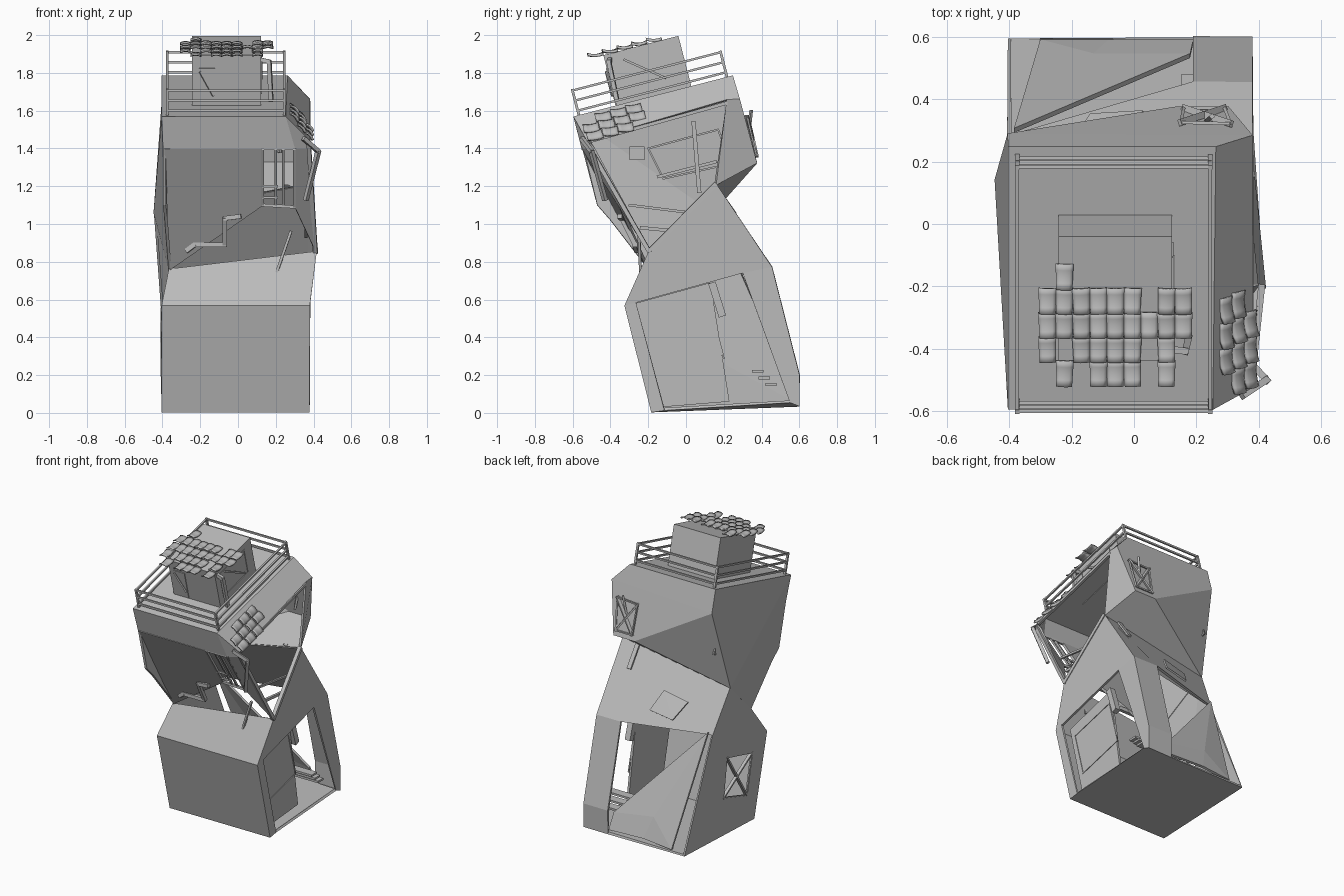
import bpy, bmesh, random
from mathutils import Vector, Matrix

random.seed(4)
cube = bpy.data.objects.get("Cube")
if cube:
    bpy.data.objects.remove(cube)

grey = bpy.data.materials.new("plain grey")
grey.use_nodes = True
grey.diffuse_color = (0.5, 0.5, 0.5, 1)
grey.node_tree.nodes["Principled BSDF"].inputs["Base Color"].default_value = (0.5, 0.5, 0.5, 1)


def link(name, mesh):
    obj = bpy.data.objects.new(name, mesh)
    bpy.context.collection.objects.link(obj)
    if not mesh.materials:
        mesh.materials.append(grey)
    return obj


def shell(name, points, faces, thick=0.016):
    """Thin-walled body from named corners."""
    keys = list(points)
    mesh = bpy.data.meshes.new(name)
    mesh.from_pydata([points[k] for k in keys], [], [[keys.index(k) for k in f.split()] for f in faces])
    bm = bmesh.new()
    bm.from_mesh(mesh)
    bmesh.ops.recalc_face_normals(bm, faces=bm.faces[:])
    bm.to_mesh(mesh)
    bm.free()
    obj = link(name, mesh)
    mod = obj.modifiers.new("wall", "SOLIDIFY")
    mod.thickness, mod.offset = thick, 0
    return obj


def box(name, centre, size, axes=Matrix.Identity(3)):
    bm = bmesh.new()
    bmesh.ops.create_cube(bm, size=1)
    bm.transform(Matrix.Translation(centre) @ axes.to_4x4() @ Matrix.Diagonal((*size, 1)))
    mesh = bpy.data.meshes.new(name)
    bm.to_mesh(mesh)
    bm.free()
    return link(name, mesh)


def beam(name, a, b, width=0.016, depth=None):
    a, b = Vector(a), Vector(b)
    axes = (b - a).to_track_quat('Z', 'X').to_matrix()
    return box(name, (a + b) / 2, (depth or width, width, (b - a).length + width * 0.5), axes)


def path(name, pts, width=0.016, closed=False):
    for a, b in zip(pts, pts[1:] + (pts[:1] if closed else [])):
        beam(name, a, b, width)


def window(name, corners):
    """Frame around four corners with crossed planks."""
    path(name + "_frame", corners, 0.01, True)
    beam(name + "_plank", corners[0], corners[2], 0.022, 0.012)
    beam(name + "_plank", corners[1], corners[3], 0.022, 0.012)


# lower room: leaning, open at one side, back wall torn out
L, R = -0.4, 0.375
side = {"A": (-0.18, 0.008), "B": (-0.32, 0.567), "E": (0.45, 0.77), "F": (0.595, 0.2), "G": (0.595, 0.04)}
low = {k + "R": (R, y, z) for k, (y, z) in side.items()}
low.update({k + "L": (L, *side[k]) for k in "ABG"})
low.update({k + "M": (0.19, *side[k]) for k in "EFG"})
low.update(CL=(-0.36, -0.2, 0.76), CR=(0.41, -0.195, 0.855), DL=(-0.44, 0.14, 1.06), DR=(R, 0.155, 1.21))
low.update(EL=(L, 0.28, 0.77))
low.update(O1=(R, -0.265, 0.584), O2=(R, 0.3, 0.74), O3=(R, 0.55, 0.06), O4=(R, -0.115, 0.02))
low.update(W1=(-0.4, -0.16, 0.48), W2=(-0.4, 0.12, 0.55), W3=(-0.4, 0.16, 0.28), W4=(-0.4, -0.1, 0.2))
shell("lower_room", low, [
    "AL AR BR BL", "BL BR CR CL",
    "AL BL W1 W4", "BL CL DL W2 W1", "DL EL GL W3 W2", "GL AL W4 W3",
    "BR CR DR ER O2 O1", "AR BR O1 O4", "ER FR GR O3 O2",
    "DL DR ER EM EL", "EM ER FR FM", "FM FR GR GM", "AL GL GM GR O3 O4 AR"])
window("left_window", [low[k] for k in ("W1", "W2", "W3", "W4")])

# recessed partition behind the open side, with a shuttered window
shell("partition", {"a": (0.3, -0.27, 0.58), "b": (0.3, 0.13, 0.69), "c": (0.3, 0.23, 0.06), "d": (0.3, -0.14, 0.03)},
      ["a b c d"])
path("shutter_frame", [(0.308, y, z) for y, z in
                       ((-0.22, 0.51), (0.12, 0.6), (0.2, 0.29), (-0.14, 0.2))], 0.008, True)
beam("partition_batten", (0.31, 0.14, 0.68), (0.31, 0.19, 0.52), 0.04)

# torn back wall leaning into the opening, with a bump
shell("fallen_slab", {"a": (0.19, 0.585, 0.06), "e": (0.18, 0.54, 0.17), "b": (-0.3, 0.585, 0.05),
                      "c": (-0.385, 0.3, 0.79), "p": (-0.13, 0.54, 0.22), "q": (-0.08, 0.585, 0.07)},
      ["a q p e", "e p c", "c p b", "p q b"])

# upper room: leaning the other way, one side open
up = {k: low[k] for k in ("CL", "CR", "DL", "DR")}
up.update(T1L=(L, -0.59, 1.565), T1R=(0.25, -0.59, 1.565), T2L=(L, 0.245, 1.78), T2R=(0.26, 0.245, 1.78),
          NL=(-0.39, -0.545, 1.4), NR=(0.3, -0.545, 1.4), M1=(R, -0.52, 1.44), M2=(R, 0.28, 1.66),
          K=(L, 0.285, 1.63), H=(0.3, 0.37, 1.325), H1=(0.14, 0.37, 1.325),
          V=(-0.39, -0.47, 1.1), W=(-0.38, -0.4, 1.02),
          P=(R, 0.215, 1.655), S=(0.37, -0.49, 1.4), J=(0.3, -0.346, 1.09),
          I1=(0.13, -0.545, 1.4), I2=(0.13, -0.35, 1.1))
shell("upper_room", up, [
    "T1L T1R T2R T2L", "T1L T1R NR I1 NL", "T1R M1 S NR", "T1R T2R M2 P M1",
    "T1L NL V W CL DL", "T1L DL K T2L", "T2L T2R M2 K", "K M2 H H1", "K H1 DL",
    "M2 H DR P", "H1 H DR DL", "NR S CR J"])
# slanted front wall, broken away along its lower edge
shell("slanted_front_wall", up, ["NL I1 I2 CL"])
beam("diagonal_beam", low["CR"], low["DR"], 0.025)
beam("corner_post", (R, -0.52, 1.42), low["CR"], 0.022)
beam("side_header", (R, -0.5, 1.44), (R, 0.215, 1.64), 0.018)

# front window gap with lattice
path("front_window_frame", [up[k] for k in ("I1", "I2", "J", "NR")], 0.016, True)
for x in (0.2, 0.24):
    beam("front_lattice", (x, -0.545, 1.4), (x, -0.35, 1.1), 0.012)
for z in (1.14, 1.2):
    beam("front_lattice", (0.13, -0.545 + (1.4 - z) * 0.645, z), (0.21, -0.545 + (1.4 - z) * 0.645, z), 0.012)

# upper windows and loose planks
window("back_window", [(0.15, 0.326, 1.56), (0.31, 0.322, 1.57), (0.29, 0.372, 1.36), (0.16, 0.372, 1.36)])
path("inner_upper_window", [(-0.385, y, z) for y, z in
                            ((-0.2, 1.4), (0.17, 1.5), (0.24, 1.32), (-0.12, 1.24))], 0.01, True)
beam("inner_plank", (-0.36, 0.04, 1.54), (-0.36, 0.07, 1.17), 0.022)
beam("inner_plank", (-0.37, -0.15, 1.25), (-0.37, 0.16, 1.33), 0.016)
beam("loose_rod", (0.36, -0.3, 1.1), (0.36, 0.02, 1.06), 0.014)
beam("loose_rod", (0.36, -0.24, 0.98), (0.36, 0.24, 0.935), 0.018)
beam("front_stick", (0.28, -0.25, 0.96), (0.2, -0.24, 0.73), 0.014)
beam("back_plank", (0.25, 0.345, 1.6), (0.22, 0.32, 1.38), 0.014)
beam("hanging_plank", (0.26, 0.16, 1.2), (0.26, 0.26, 1.06), 0.03, 0.012)
path("bent_pipe", [(-0.27, -0.26, 0.86), (-0.23, -0.27, 0.89), (-0.07, -0.27, 0.89),
                   (-0.07, -0.34, 1.03), (0.01, -0.35, 1.04)], 0.024)
path("side_gutter", [(0.35, -0.55, 1.45), (0.425, -0.5, 1.385), (0.36, -0.43, 1.13)], 0.022)
box("small_bracket", (-0.34, -0.26, 1.375), (0.07, 0.08, 0.07))
for i in range(3):
    box("step", (0.24, 0.38 + i * 0.035, 0.22 - i * 0.035), (0.18, 0.06, 0.014))

# lifted flap on the back roof
shell("roof_flap", {"a": (-0.2, 0.26, 0.94), "b": (-0.02, 0.27, 0.98), "c": (0.03, 0.36, 0.86), "d": (-0.14, 0.35, 0.83)},
      ["a b d", "b c d"], 0.012)

# deck frame: x across, u up the slope, n off the deck
u = Vector((0, 0.968, 0.25))
n = Vector((0, -0.25, 0.968))
tilt = Matrix((Vector((1, 0, 0)), u, n)).transposed()
base = Vector((0, -0.59, 1.565))


def deck(x, along, height):
    return base + Vector((x, 0, 0)) + u * along + n * height


# railing
ring = [(-0.375, 0.025), (0.245, 0.025), (0.245, 0.835), (-0.375, 0.835)]
for h in (0.03, 0.085, 0.14):
    path("rail", [deck(x, a, h) for x, a in ring], 0.012, True)
for x, a in ring:
    beam("rail_post", deck(x, a, 0), deck(x, a, 0.145), 0.014)

# hut on the deck, with door, side window and stove pipe
box("hut", deck(-0.06, 0.435, 0.135), (0.365, 0.41, 0.29), tilt)
box("hut_door", deck(-0.165, 0.229, 0.11), (0.085, 0.008, 0.2), tilt)
beam("door_brace", deck(-0.2, 0.222, 0.19), deck(-0.13, 0.222, 0.06), 0.01)
path("hut_window", [deck(0.122, a, h) for a, h in ((0.28, 0.06), (0.56, 0.06), (0.56, 0.24), (0.28, 0.24))], 0.008, True)
beam("hut_brace", deck(0.125, 0.33, 0.23), deck(0.125, 0.52, 0.08), 0.012)
path("stove_pipe", [deck(0.11, 0.26, 0.25), deck(0.165, 0.25, 0.24), deck(0.175, 0.24, 0.03)], 0.022)

# one gently curved roof tile, reused by every row
bm = bmesh.new()
bmesh.ops.create_grid(bm, x_segments=5, y_segments=4, size=0.5)
for v in bm.verts:
    x, y = v.co.x, v.co.y
    v.co = (x * 0.055 * (1 + 0.1 * y), y * 0.082, 0.007 * (1 - 4 * x * x) - 0.014 * y + 0.03 * y * y)
bmesh.ops.solidify(bm, geom=bm.faces[:], thickness=0.009)
bmesh.ops.recalc_face_normals(bm, faces=bm.faces[:])
for f in bm.faces:
    f.smooth = True
tile = bpy.data.meshes.new("roof_tile")
bm.to_mesh(tile)
bm.free()


def lay_tile(name, place, axes):
    wobble = Matrix.Rotation(random.uniform(-0.04, 0.04), 3, 'Z') @ Matrix.Rotation(random.uniform(-0.08, 0.08), 3, 'X')
    link(name, tile).matrix_world = Matrix.Translation(place) @ (axes @ wobble).to_4x4()


# patchy hut roof
for row, cols in enumerate([".#.......", "######.##", "#########", "#.####.#.", ".#.###.#."]):
    for col, mark in enumerate(cols):
        if mark == "#":
            lay_tile("hut_tile", deck(-0.278 + col * 0.0546, 0.51 - row * 0.08, 0.29), tilt)

# tiles on the slanted side of the upper room
down = Vector((0.125, 0.06, -0.125)).normalized()
out = down.cross(u).normalized()
slant = Matrix((u.cross(out).normalized(), u, out)).transposed()
for row, cols in enumerate(["##.", "###", "###", ".##"]):
    for col, mark in enumerate(cols):
        if mark == "#":
            lay_tile("side_tile", Vector((0.275, -0.28, 1.615)) + down * (0.02 + col * 0.058)
                     - u * (row * 0.084) + out * 0.012, slant)
